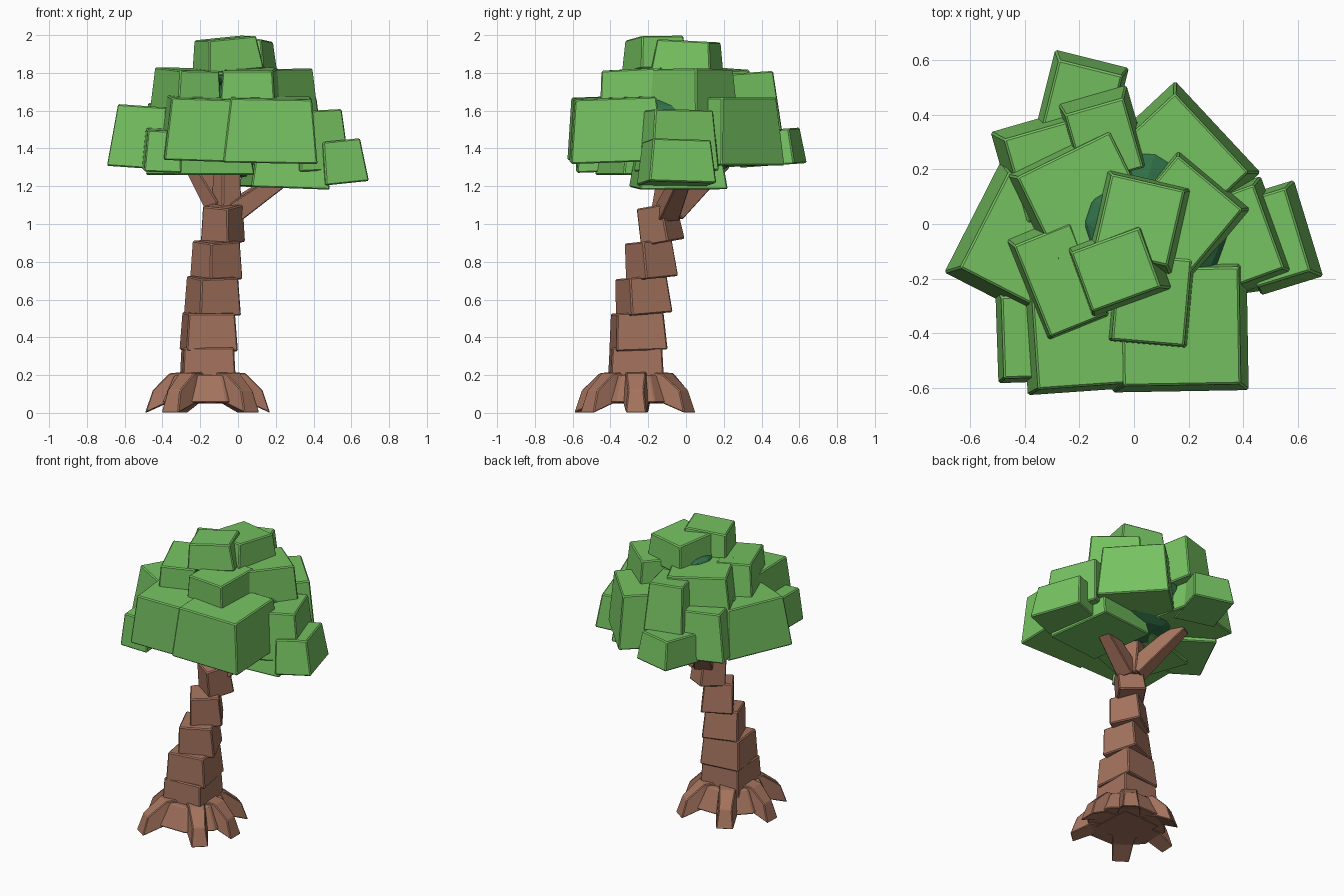
import bpy, bmesh
from math import radians, cos, sin, pi
from mathutils import Vector, Matrix, Euler

if "Cube" in bpy.data.objects:
    bpy.data.objects.remove(bpy.data.objects["Cube"])


def material(name, rgb):
    m = bpy.data.materials.new(name)
    m.diffuse_color = (*rgb, 1)
    m.use_nodes = True
    m.node_tree.nodes["Principled BSDF"].inputs["Base Color"].default_value = m.diffuse_color
    return m


leaf = material("leaf green", (0.18, 0.54, 0.12))
shade = material("deep green", (0.03, 0.16, 0.065))
bark = material("bark brown", (0.37, 0.17, 0.11))


def finish(name, bm, mat, bevel=0.0):
    bmesh.ops.recalc_face_normals(bm, faces=bm.faces)
    if bevel:
        bmesh.ops.bevel(bm, geom=bm.edges[:], offset=bevel, segments=1, affect='EDGES')
    me = bpy.data.meshes.new(name)
    bm.to_mesh(me)
    bm.free()
    me.materials.append(mat)
    ob = bpy.data.objects.new(name, me)
    bpy.context.collection.objects.link(ob)


def loft(name, rings, mat, bevel=0.0):
    """Skin equal-length rings of points and cap both ends."""
    bm = bmesh.new()
    vs = [[bm.verts.new(p) for p in r] for r in rings]
    n = len(vs[0])
    for a, b in zip(vs, vs[1:]):
        for i in range(n):
            bm.faces.new((a[i], a[(i + 1) % n], b[(i + 1) % n], b[i]))
    bm.faces.new(vs[0][::-1])
    bm.faces.new(vs[-1])
    finish(name, bm, mat, bevel)


def block(name, x, y, z0, z1, sx, sy, yaw, mat, taper=0.87, tilt=(0, 0), bevel=0.007):
    """Tapered box, turned by yaw, then tilted by degrees about x and y."""
    rot = (Euler((radians(tilt[0]), radians(tilt[1]), 0)).to_matrix()
           @ Matrix.Rotation(radians(yaw), 3, 'Z'))
    mid = Vector((x, y, (z0 + z1) / 2))
    h = (z1 - z0) / 2
    rings = [[mid + rot @ Vector((a * sx / 2 * k, b * sy / 2 * k, z))
              for a, b in ((-1, -1), (1, -1), (1, 1), (-1, 1))]
             for z, k in ((-h, 1), (h, taper))]
    loft(name, rings, mat, bevel)


# Trunk: stacked leaning blocks (x, y, z0, z1, width, yaw, lean)
for i, (x, y, z0, z1, w, yaw, lean) in enumerate([
        (-0.16, -0.265, 0.05, 0.345, 0.295, 3, 0),
        (-0.155, -0.255, 0.33, 0.53, 0.275, 8, 2),
        (-0.135, -0.23, 0.52, 0.72, 0.235, 22, 5),
        (-0.115, -0.19, 0.71, 0.91, 0.205, 33, 6),
        (-0.08, -0.14, 0.90, 1.10, 0.175, 58, 10),
        (-0.06, -0.09, 1.04, 1.32, 0.12, 30, -8)]):
    block(f"trunk_block_{i}", x, y, z0, z1, w, w, yaw, bark, 0.9, (lean, 0))

# Root flare and roots
C = Vector((-0.16, -0.265, 0))
loft("root_flare", [[C + Vector((r * cos(a * pi / 4 + pi / 8), r * sin(a * pi / 4 + pi / 8), z))
                     for a in range(8)] for z, r in ((0.055, 0.26), (0.20, 0.19))], bark, 0.006)
for i, (ang, L) in enumerate([(0, 0.33), (55, 0.35), (118, 0.33), (178, 0.33), (236, 0.36), (312, 0.35)]):
    m = Matrix.Translation(C) @ Matrix.Rotation(radians(ang), 4, 'Z')
    # section: bottom radius, bottom z, top radius, top z, half width
    rings = [[m @ Vector(p) for p in ((rb, -w, zb), (rb, w, zb), (rt, w * 0.75, zt), (rt, -w * 0.75, zt))]
             for rb, zb, rt, zt, w in ((0.08, 0.055, 0.08, 0.22, 0.08),
                                       (0.22, 0.05, 0.20, 0.21, 0.068),
                                       (L, 0.0, L - 0.04, 0.12, 0.054))]
    loft(f"root_{i}", rings, bark, 0.005)

# Branches
for i, (p, q, w0, w1) in enumerate([
        ((-0.03, -0.10, 1.06), (0.33, 0.01, 1.31), 0.055, 0.035),
        ((-0.08, -0.08, 1.07), (-0.24, 0.19, 1.33), 0.06, 0.04)]):
    p, q = Vector(p), Vector(q)
    d = (q - p).normalized()
    s = d.cross(Vector((0, 0, 1))).normalized()
    u = s.cross(d)
    loft(f"branch_{i}", [[c + s * a * w + u * b * w for a, b in ((-1, -1), (1, -1), (1, 1), (-1, 1))]
                         for c, w in ((p, w0), (q, w1))], bark, 0.005)

# Dark inner core of the crown, glimpsed through the gaps
for name, loc, rad in (("crown_core", (-0.01, 0.0, 1.50), (0.40, 0.38, 0.26)),
                       ("upper_core", (-0.01, 0.0, 1.79), (0.19, 0.16, 0.08))):
    bm = bmesh.new()
    bmesh.ops.create_icosphere(bm, subdivisions=2, radius=1,
                               matrix=Matrix.Translation(loc) @ Matrix.Diagonal((*rad, 1)))
    finish(name, bm, shade)

# Leaf blocks: x, y, z0, z1, sx, sy, yaw, tilt x, tilt y
crown = [
    (0.02, 0.01, 1.78, 1.97, 0.32, 0.33, -13, -3, 0),
    (-0.06, -0.165, 1.81, 1.985, 0.31, 0.27, 20, 2, -5),
]
middle = [
    (0.065, -0.27, 1.50, 1.82, 0.31, 0.37, -5, 3, 0),
    (-0.275, -0.20, 1.50, 1.82, 0.26, 0.42, 22, 2, 2),
    (0.18, 0.03, 1.48, 1.82, 0.37, 0.36, 50, 0, -1),
    (-0.19, 0.10, 1.48, 1.82, 0.44, 0.40, 26, 0, 2),
    (-0.11, 0.315, 1.48, 1.80, 0.26, 0.31, 16, 4, 0),
]
lower = [
    (0.14, 0.20, 1.31, 1.67, 0.46, 0.46, 43, 0, 0),
    (-0.19, 0.455, 1.31, 1.50, 0.28, 0.30, -14, 4, 0),
    (-0.24, 0.22, 1.31, 1.63, 0.48, 0.37, 16, 2, 2),
    (-0.43, -0.05, 1.29, 1.62, 0.34, 0.46, -27, 0, 4),
    (-0.40, -0.41, 1.28, 1.50, 0.20, 0.35, 2, 2, 2),
    (-0.19, -0.40, 1.34, 1.67, 0.42, 0.44, 4, 2, 2),
    (0.17, -0.37, 1.33, 1.67, 0.50, 0.50, 1, 2, 1),
    (0.39, -0.05, 1.28, 1.60, 0.28, 0.38, 20, 0, -3),
    (0.515, -0.05, 1.21, 1.44, 0.24, 0.37, 17, 0, -6),
    (0.25, -0.04, 1.19, 1.40, 0.42, 0.47, 8, 0, 2),
    (-0.20, -0.19, 1.26, 1.46, 0.45, 0.46, 20, 0, 0),
]
for layer, rows in (("crown", crown), ("middle", middle), ("lower", lower)):
    for i, (x, y, z0, z1, sx, sy, yaw, tx, ty) in enumerate(rows):
        block(f"{layer}_leaves_{i}", x, y, z0, z1, sx, sy, yaw, leaf, 0.86, (tx, ty))
